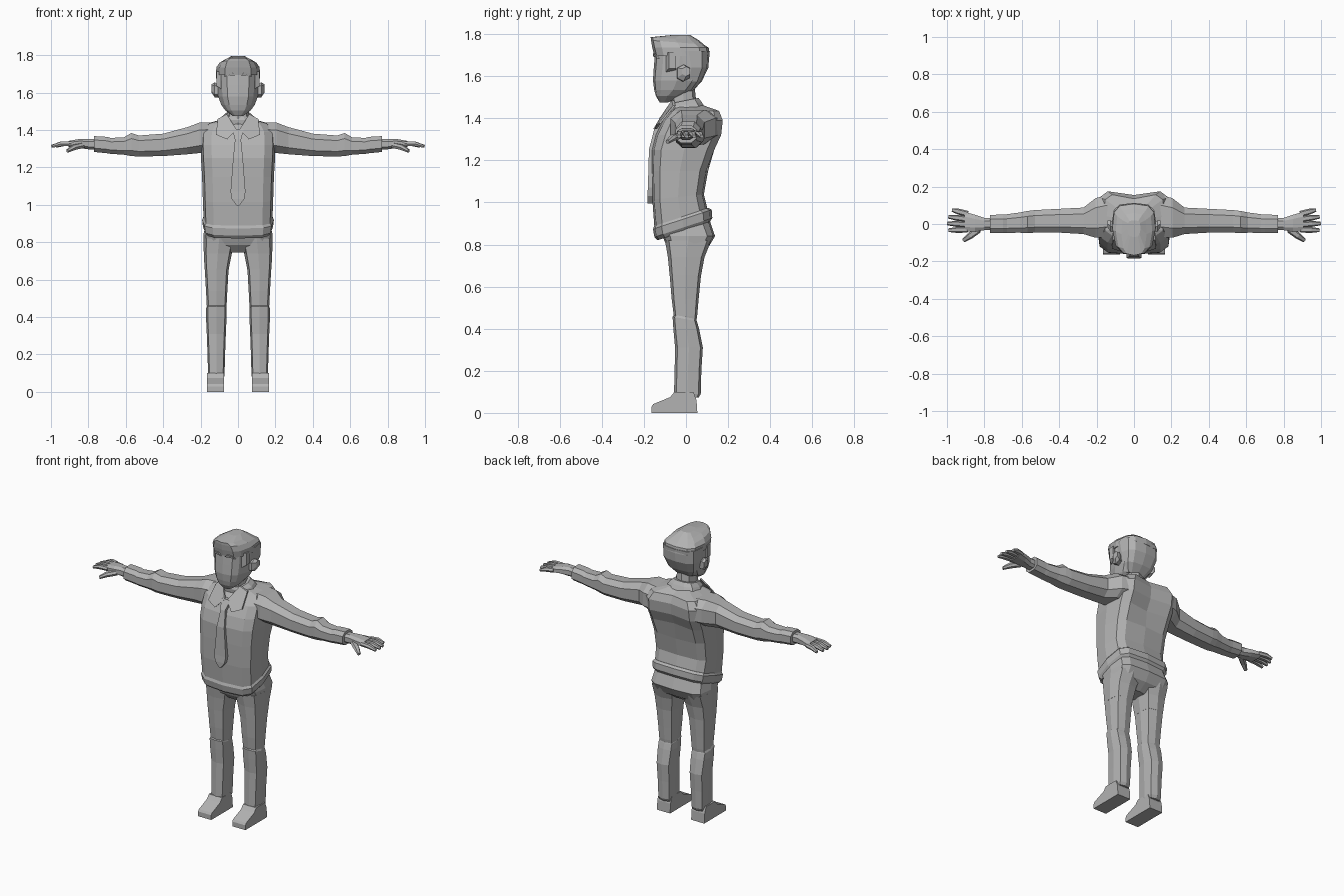
import bpy, bmesh, math
from mathutils import Vector

grey = bpy.data.materials.new("plain grey")
grey.diffuse_color = (0.45, 0.45, 0.45, 1)


def finish(name, bm):
    bmesh.ops.recalc_face_normals(bm, faces=bm.faces)
    me = bpy.data.meshes.new(name)
    bm.to_mesh(me)
    bm.free()
    me.materials.append(grey)
    ob = bpy.data.objects.new(name, me)
    bpy.context.collection.objects.link(ob)
    return ob


def loft(name, rings):
    """Skin a list of equal-length point rings and cap both ends."""
    bm = bmesh.new()
    vs = [[bm.verts.new(p) for p in r] for r in rings]
    n = len(vs[0])
    for a, b in zip(vs, vs[1:]):
        for i in range(n):
            j = (i + 1) % n
            bm.faces.new((a[i], a[j], b[j], b[i]))
    bm.faces.new(vs[0])
    bm.faces.new(vs[-1])
    return finish(name, bm)


def rounded(n, p, phase=0.0):
    """Unit outline between an ellipse (p=1) and a box (p near 0)."""
    out = []
    for i in range(n):
        a = 2 * math.pi * i / n + phase
        c, s = math.cos(a), math.sin(a)
        out.append((math.copysign(abs(c) ** p, c) if abs(c) > 1e-6 else 0,
                    math.copysign(abs(s) ** p, s) if abs(s) > 1e-6 else 0))
    return out


def upright(name, secs, n=12, p=0.55, narrow=0.0, cx=0.0, spine=0.0):
    """Sections: z, half width, front y, back y, tilt. narrow tapers the front."""
    rings = []
    for z, hw, yf, yb, tilt in secs:
        ring = []
        for u, v in rounded(n, p):
            y = (yf + yb) / 2 + v * (yb - yf) / 2
            if spine and z > 1.2 and v > 0.99:
                y -= spine
            ring.append((cx + u * hw * (1 - narrow * max(0, -v)), y, z + tilt * y))
        rings.append(ring)
    return loft(name, rings)


def sideways(name, s, secs, n=8, p=0.75):
    """Sections along x: x, top z, bottom z, back y, front y."""
    rings = [[(s * x, (yb + yf) / 2 + u * (yb - yf) / 2, (zt + zb) / 2 + v * (zt - zb) / 2)
              for u, v in rounded(n, p, math.pi / n)] for x, zt, zb, yb, yf in secs]
    return loft(name, rings)


def plate(name, pts, thick=0.012):
    ob = loft(name, [pts, [(x, y + thick, z) for x, y, z in pts]])
    return ob


def finger(name, s, a, b, r):
    a, b = Vector(a), Vector(b)
    d = (b - a).normalized()
    side = d.cross(Vector((0, 0, 1))).normalized()
    up = side.cross(d)
    rings = []
    for t, k in ((0, 1), (0.55, 1.0), (1, 0.6)):
        c = a.lerp(b, t) + up * (0.006 if t == 0.55 else 0)
        rings.append([(s * q.x, q.y, q.z) for q in
                      (c + side * u * r * k + up * v * r * k * 0.85 for u, v in rounded(6, 0.8))])
    loft(name, rings)


# Jumper with a tilted waistband and raised shoulder blades
upright("torso", [
    (0.925, .184, -.150, .105, .30), (1.03, .188, -.160, .085, .1),
    (1.15, .192, -.163, .105, 0), (1.25, .198, -.163, .145, 0),
    (1.32, .200, -.145, .178, 0), (1.39, .198, -.110, .185, 0),
    (1.435, .165, -.070, .165, 0), (1.46, .075, -.045, .09, 0)], p=.5, spine=.03)
upright("waistband", [
    (.865, .172, -.135, .110, .33), (.885, .187, -.150, .125, .33),
    (.925, .192, -.157, .122, .33), (.94, .183, -.150, .105, .33)], p=.5)

# Trousers
upright("hips", [
    (.745, .045, -.05, .05, 0), (.785, .182, -.088, .105, 0),
    (.84, .185, -.112, .138, 0), (.90, .172, -.130, .11, .2)], p=.5)

# Neck and shirt collar
upright("neck", [(1.42, .062, -.075, .055, 0), (1.56, .056, -.070, .04, 0)], n=8, p=.8)
upright("collar_band", [
    (1.43, .115, -.075, .10, .1), (1.465, .095, -.078, .078, .15),
    (1.485, .072, -.070, .062, .2)], n=10, p=.75)

# Tie
plate("tie_knot", [(-.03, -.122, 1.405), (.03, -.122, 1.405), (.017, -.155, 1.35), (-.017, -.155, 1.35)], .03)
loft("tie_blade", [[(-w, y, z), (w, y, z), (w, y + .025, z), (-w, y + .025, z)]
                   for z, w, y in ((1.36, .015, -.148), (1.25, .026, -.176), (1.07, .04, -.181),
                                   (1.03, .033, -.184), (.995, .006, -.183))])

# Face, with a flat narrow front and tapering jaw
upright("head", [
    (1.475, .028, -.125, -.085, 0), (1.505, .068, -.143, -.03, 0),
    (1.535, .090, -.151, .03, 0), (1.58, .106, -.157, .07, 0),
    (1.64, .110, -.153, .09, 0), (1.70, .112, -.148, .09, 0),
    (1.74, .105, -.145, .08, 0)], p=.6, narrow=.22)

# Hair: shell round the back, crown with an overhanging fringe
upright("hair_back", [
    (1.53, .066, -.035, .033, 0), (1.575, .098, -.045, .075, 0),
    (1.64, .115, -.055, .106, 0), (1.72, .118, -.09, .113, 0)], p=.65)
upright("hair_crown", [
    (1.695, .117, -.150, .113, 0), (1.735, .116, -.160, .108, 0),
    (1.757, .098, -.166, .085, -.08), (1.775, .068, -.168, .06, -.06),
    (1.795, .035, -.07, .02, 0)], p=.6, narrow=.12)

for s, side in ((1, "left"), (-1, "right")):
    # Collar flap
    plate(side + "_collar_flap", [
        (s * .008, -.125, 1.402), (s * .058, -.150, 1.35), (s * .118, -.132, 1.375),
        (s * .108, -.062, 1.46), (s * .06, -.068, 1.485)])

    # Ear, sideburn and brow
    sideways(side + "_ear", s, [(.10, 1.64, 1.575, .01, -.045), (.125, 1.655, 1.575, .022, -.045),
                                (.141, 1.645, 1.60, .022, -.02)], n=6)
    sideways(side + "_sideburn", s, [(.09, 1.72, 1.61, -.045, -.10), (.116, 1.72, 1.63, -.045, -.085)], n=4, p=.5)
    plate(side + "_brow", [(s * .012, -.155, 1.690), (s * .03, -.157, 1.708),
                           (s * .06, -.150, 1.705), (s * .075, -.136, 1.685),
                           (s * .045, -.152, 1.693)], .009)

    # Sleeve with shoulder, elbow and cuff
    sideways(side + "_sleeve", s, [
        (.13, 1.445, 1.28, .165, -.075), (.205, 1.445, 1.272, .145, -.08),
        (.27, 1.42, 1.266, .092, -.058), (.40, 1.384, 1.257, .085, -.05),
        (.53, 1.374, 1.255, .078, -.05), (.57, 1.388, 1.257, .073, -.052),
        (.61, 1.364, 1.265, .065, -.05), (.68, 1.360, 1.270, .055, -.05),
        (.70, 1.366, 1.273, .053, -.05), (.77, 1.370, 1.280, .052, -.052)])

    # Hand with fanned fingers and thumb
    sideways(side + "_palm", s, [
        (.74, 1.352, 1.295, .035, -.035), (.80, 1.355, 1.295, .035, -.035),
        (.85, 1.353, 1.303, .052, -.045), (.905, 1.343, 1.308, .068, -.043)])
    for i in range(4):
        tip_x = (.992, .998, .992, .972)[i]
        finger(f"{side}_finger_{i + 1}", s, (.89, -.03 + .028 * i, 1.327),
               (tip_x, -.033 + .036 * i, 1.313), .016)
    finger(side + "_thumb", s, (.83, -.03, 1.318), (.912, -.088, 1.288), .018)

    # Trouser leg: thigh and shin
    upright(side + "_thigh", [
        (.43, .050, -.045, .048, 0), (.46, .053, -.058, .053, 0), (.54, .057, -.068, .060, 0),
        (.66, .064, -.078, .072, 0)], n=8, p=.55, cx=s * .114)
    loft(side + "_upper_thigh", [[(s * (c + u * hw), (f + b) / 2 + v * (b - f) / 2, z) for u, v in rounded(8, .55)]
                                 for z, c, hw, f, b in ((.655, .114, .0645, -.078, .072),
                                                        (.74, .108, .075, -.086, .088),
                                                        (.82, .100, .084, -.10, .12))])
    upright(side + "_shin", [
        (.072, .040, -.045, .060, 0), (.09, .044, -.057, .070, 0), (.20, .047, -.054, .073, 0),
        (.31, .051, -.052, .080, 0), (.40, .055, -.060, .062, 0), (.445, .055, -.064, .052, -.2),
        (.46, .049, -.050, .045, -.2)], n=8, p=.55, cx=s * .116)

    # Shoe: wedge profile running from toe to heel
    profile = [(-.163, 0), (.054, 0), (.05, .06), (.035, .10), (-.055, .10), (-.075, .075), (-.155, .042), (-.163, .03)]
    loft(side + "_shoe", [[(s * (.120 + dx), y, z) for y, z in profile] for dx in (-.046, .046)])
